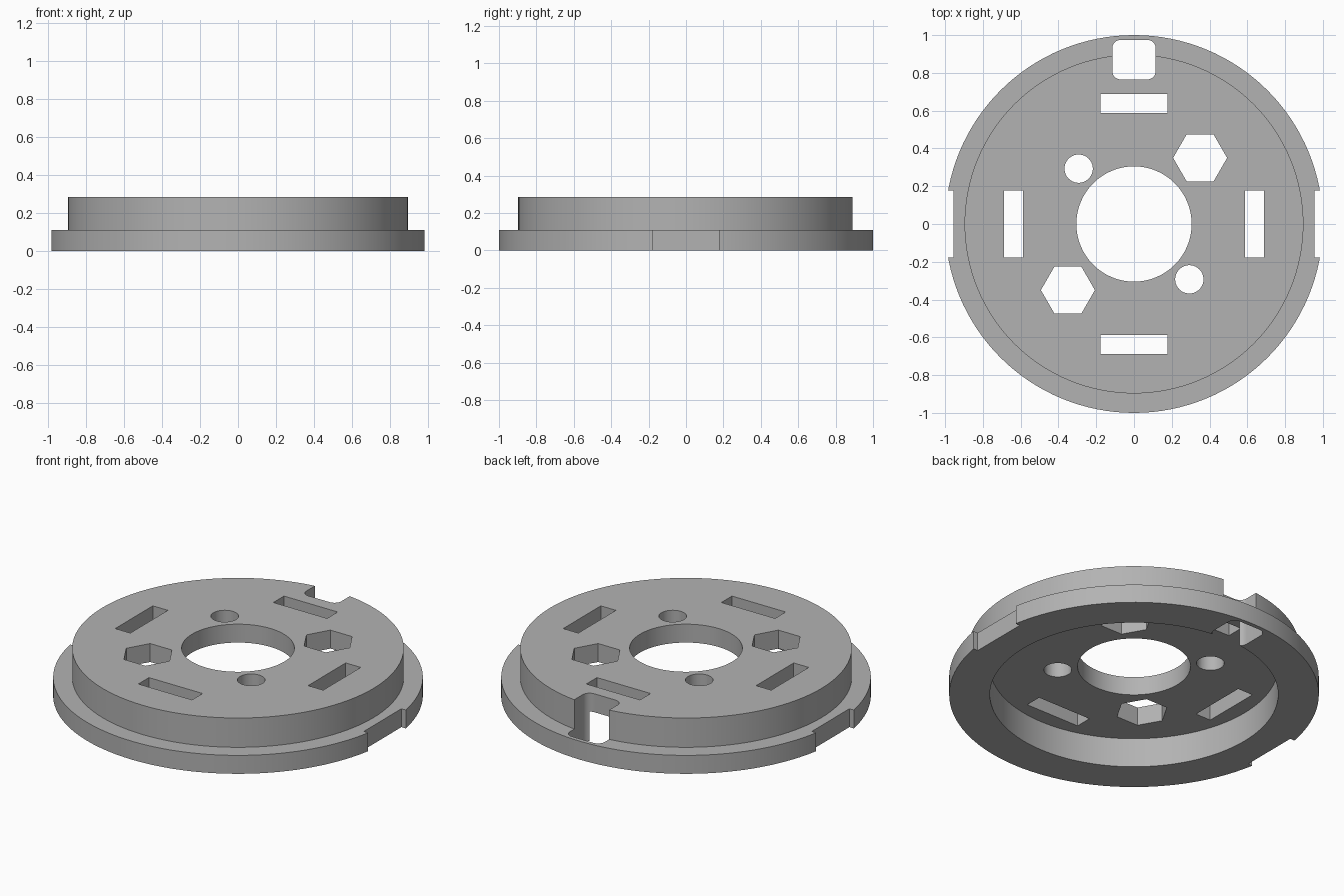
import bpy, bmesh, math
from mathutils import Vector

if "Cube" in bpy.data.objects:
    bpy.data.objects.remove(bpy.data.objects["Cube"], do_unlink=True)

grey = bpy.data.materials.new("plain grey")
grey.use_nodes = True
colour = (0.45, 0.45, 0.45, 1)
grey.diffuse_color = colour
grey.node_tree.nodes["Principled BSDF"].inputs["Base Color"].default_value = colour

TOP, FLOOR, RIM = 0.285, 0.175, 0.11
SEGMENTS = 128


def make_object(name, bm):
    bmesh.ops.recalc_face_normals(bm, faces=bm.faces[:])
    mesh = bpy.data.meshes.new(name)
    bm.to_mesh(mesh)
    bm.free()
    mesh.materials.append(grey)
    obj = bpy.data.objects.new(name, mesh)
    bpy.context.collection.objects.link(obj)
    return obj


def prism(bm, outline, low=-0.1, high=0.4):
    """Extrude a flat outline into a closed vertical prism."""
    face = bm.faces.new([bm.verts.new((x, y, low)) for x, y in outline])
    new = bmesh.ops.extrude_face_region(bm, geom=[face])["geom"]
    verts = [v for v in new if isinstance(v, bmesh.types.BMVert)]
    bmesh.ops.translate(bm, verts=verts, vec=(0, 0, high - low))


def polygon(x, y, radius, sides):
    return [(x + radius * math.cos(math.tau * i / sides),
             y + radius * math.sin(math.tau * i / sides)) for i in range(sides)]


def rectangle(x, y, width, depth):
    w, d = width / 2, depth / 2
    return [(x - w, y - d), (x + w, y - d), (x + w, y + d), (x - w, y + d)]


def rounded_rectangle(x, y, width, depth, radius, steps=8):
    points = []
    w, d = width / 2 - radius, depth / 2 - radius
    for q, (sx, sy) in enumerate([(1, 1), (-1, 1), (-1, -1), (1, -1)]):
        for i in range(steps + 1):
            a = (q + i / steps) * math.pi / 2
            points.append((x + sx * w + radius * math.cos(a),
                           y + sy * d + radius * math.sin(a)))
    return points


# Stepped disc with a central bore and a recessed underside
profile = [(0.305, FLOOR), (0.78, FLOOR), (0.78, 0), (1, 0),
           (1, RIM), (0.897, RIM), (0.897, TOP), (0.305, TOP)]
bm = bmesh.new()
ring = [bm.verts.new((r, 0, z)) for r, z in profile]
edges = [bm.edges.new((ring[i - 1], ring[i])) for i in range(len(ring))]
bmesh.ops.spin(bm, geom=ring + edges, cent=(0, 0, 0), axis=(0, 0, 1),
               angle=math.tau, steps=SEGMENTS, use_duplicate=False)
bmesh.ops.remove_doubles(bm, verts=bm.verts[:], dist=0.0001)
disc = make_object("stepped_disc", bm)

# Openings, all cut straight through
bm = bmesh.new()
for s in (-1, 1):
    prism(bm, rectangle(0, s * 0.637, 0.355, 0.1))         # front and back slots
    prism(bm, rectangle(s * 0.637, 0, 0.1, 0.355))         # side slots
    prism(bm, rectangle(s * 1.055, 0, 0.2, 0.355))         # flange side notches
    prism(bm, polygon(s * 0.35, s * 0.35, 0.143, 6))       # hexagonal holes
    prism(bm, polygon(s * 0.293, -s * 0.293, 0.075, 48))   # round holes
prism(bm, rounded_rectangle(0, 0.87, 0.23, 0.21, 0.045))   # rear rounded window
cutter = make_object("opening_cutter", bm)
cutter.hide_render = True

cut = disc.modifiers.new("openings", "BOOLEAN")
cut.operation = "DIFFERENCE"
cut.solver = "EXACT"
cut.object = cutter

bpy.ops.object.select_all(action="DESELECT")
disc.select_set(True)
bpy.context.view_layer.objects.active = disc
bpy.ops.object.modifier_apply(modifier=cut.name)
bpy.data.objects.remove(cutter, do_unlink=True)
bpy.ops.object.shade_smooth_by_angle(angle=math.radians(30))
